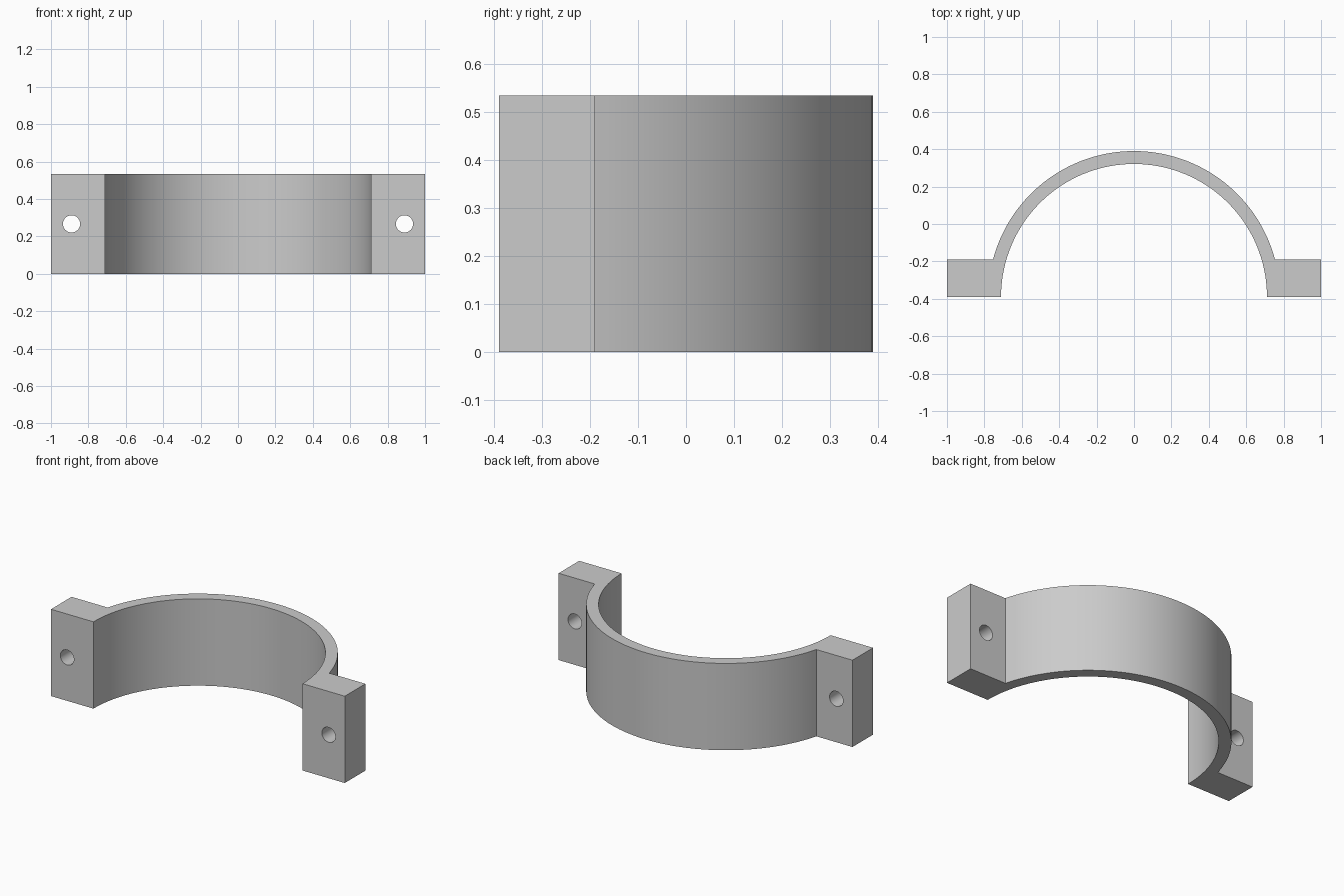
import bpy, bmesh
from math import asin, cos, pi, sin, radians
from mathutils import Matrix, Vector

cube = bpy.data.objects.get("Cube")
if cube:
    bpy.data.objects.remove(cube, do_unlink=True)

HEIGHT = 0.534
BASE_Y = -0.39          # flat mating face and arc centre
INNER_R, OUTER_R = 0.711, 0.78
TAB_DEPTH = 0.2
HOLE_X, HOLE_R = 0.89, 0.046
SEGMENTS = 72

# Plain grey material
grey = bpy.data.materials.new("plain_grey")
grey.use_nodes = True
colour = (0.6, 0.6, 0.6, 1)
grey.diffuse_color = colour
grey.node_tree.nodes["Principled BSDF"].inputs["Base Color"].default_value = colour


def make_object(name, bm):
    bmesh.ops.recalc_face_normals(bm, faces=bm.faces[:])
    mesh = bpy.data.meshes.new(name)
    bm.to_mesh(mesh)
    bm.free()
    mesh.materials.append(grey)
    obj = bpy.data.objects.new(name, mesh)
    bpy.context.collection.objects.link(obj)
    return obj


def arc(radius, start, end):
    angles = [start + (end - start) * i / SEGMENTS for i in range(SEGMENTS + 1)]
    return [(radius * cos(a), BASE_Y + radius * sin(a)) for a in angles]


# Half-ring with two flat tabs, extruded from one outline
tab_y = BASE_Y + TAB_DEPTH
join = asin(TAB_DEPTH / OUTER_R)
outline = arc(INNER_R, 0, pi)
outline += [(-1, BASE_Y), (-1, tab_y)]
outline += arc(OUTER_R, pi - join, join)
outline += [(1, tab_y), (1, BASE_Y)]

bm = bmesh.new()
face = bm.faces.new([bm.verts.new((x, y, 0)) for x, y in outline])
ext = bmesh.ops.extrude_face_region(bm, geom=[face])
top = [v for v in ext["geom"] if isinstance(v, bmesh.types.BMVert)]
bmesh.ops.translate(bm, verts=top, vec=Vector((0, 0, HEIGHT)))
clamp = make_object("clamp_half", bm)

# Bolt holes through both tabs
bm = bmesh.new()
for side in (-1, 1):
    place = Matrix.Translation((side * HOLE_X, BASE_Y + TAB_DEPTH / 2, HEIGHT / 2))
    bmesh.ops.create_cone(bm, cap_ends=True, segments=40, radius1=HOLE_R,
                          radius2=HOLE_R, depth=TAB_DEPTH * 2,
                          matrix=place @ Matrix.Rotation(pi / 2, 4, "X"))
cutter = make_object("bolt_hole_cutter", bm)
cutter.hide_render = True

holes = clamp.modifiers.new("bolt_holes", "BOOLEAN")
holes.operation = "DIFFERENCE"
holes.solver = "EXACT"
holes.object = cutter

bpy.ops.object.select_all(action="DESELECT")
clamp.select_set(True)
bpy.context.view_layer.objects.active = clamp
bpy.ops.object.modifier_apply(modifier=holes.name)
bpy.data.objects.remove(cutter, do_unlink=True)
bpy.ops.object.shade_smooth_by_angle(angle=radians(30))
